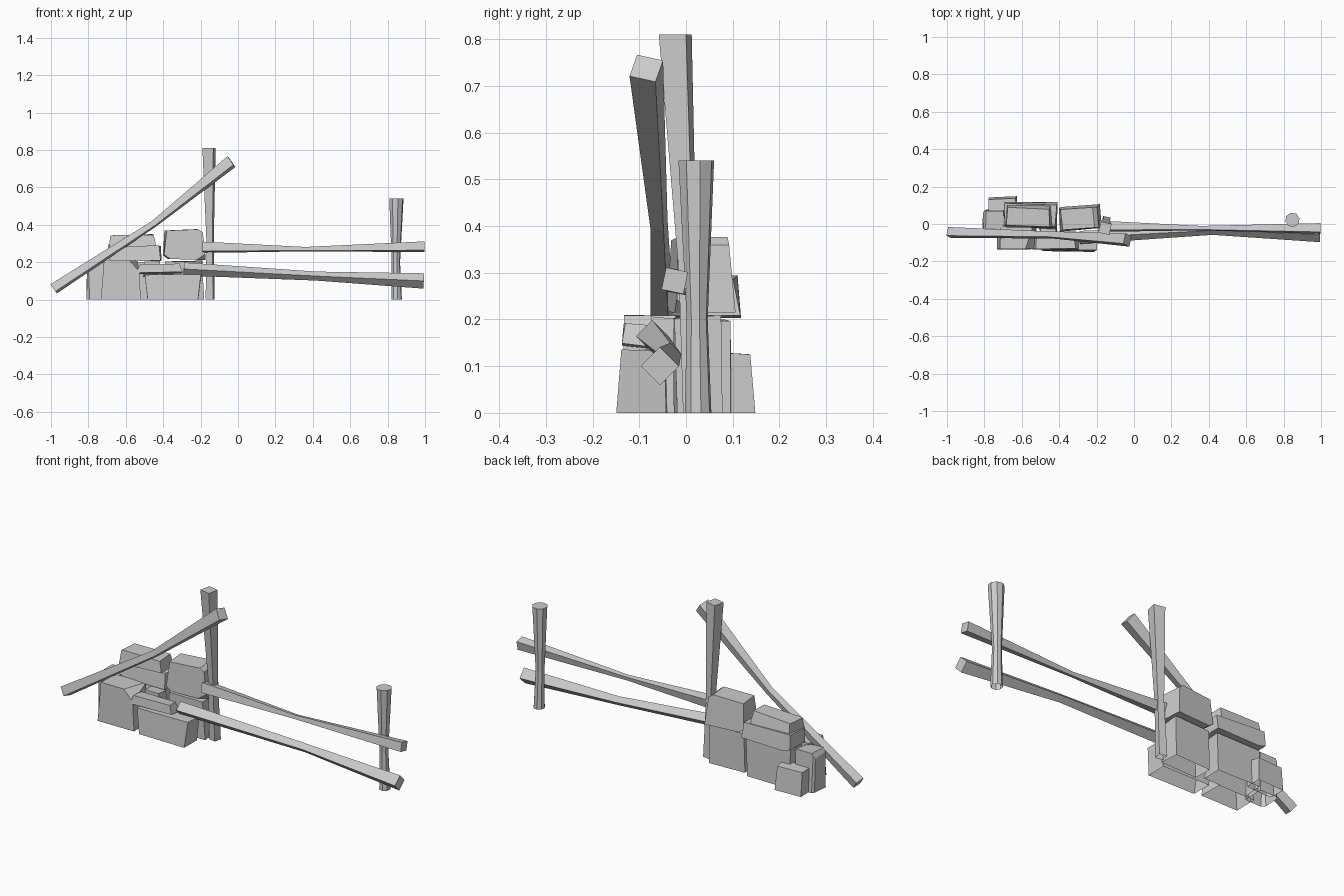
import bpy, bmesh, math, random
from mathutils import Vector, Matrix

if "Cube" in bpy.data.objects:
    bpy.data.objects.remove(bpy.data.objects["Cube"])

random.seed(4)


def finish(name, bm):
    # parts standing on the ground are open underneath
    ground = [f for f in bm.faces if all(abs(w.co.z) < 1e-4 for w in f.verts)]
    bmesh.ops.recalc_face_normals(bm, faces=bm.faces)
    bmesh.ops.delete(bm, geom=ground, context='FACES_ONLY')
    me = bpy.data.meshes.new(name)
    bm.to_mesh(me)
    bm.free()
    ob = bpy.data.objects.new(name, me)
    bpy.context.collection.objects.link(ob)
    return ob


def timber(name, stations, sides=4, roll=45.0):
    """Wooden pole: (centre, radius) stations, pinched in the middle."""
    bm = bmesh.new()
    d = (Vector(stations[-1][0]) - Vector(stations[0][0])).normalized()
    # upright posts have level ends
    if abs(d.z) > 0.9:
        u, v = Vector((1, 0, 0)), Vector((0, 1, 0))
    else:
        u = Vector((0, 0, 1)).cross(d).normalized()
        v = d.cross(u)
    rings = []
    for c, r in stations:
        ring = []
        for i in range(sides):
            a = math.radians(roll) + 2 * math.pi * i / sides
            ring.append(bm.verts.new(Vector(c) + r * (math.cos(a) * u + math.sin(a) * v)))
        rings.append(ring)
    for a, b in zip(rings, rings[1:]):
        for i in range(sides):
            j = (i + 1) % sides
            bm.faces.new((a[i], a[j], b[j], b[i]))
    bm.faces.new(rings[0])
    bm.faces.new(rings[-1])
    return finish(name, bm)


def stone(name, x, y, z, taper=(0.9, 0.9), jitter=0.008, cuts=(), yaw=0):
    """Rough block inside a box; taper scales the top, cuts slice off corners."""
    bm = bmesh.new()
    bmesh.ops.create_cube(bm, size=2)
    c = Vector((sum(x) / 2, sum(y) / 2, sum(z) / 2))
    h = Vector((x[1] - x[0], y[1] - y[0], z[1] - z[0])) / 2
    for w in bm.verts:
        t = taper if w.co.z > 0 else (1, 1)
        s = w.co.copy()
        w.co = c + Vector((s.x * h.x * t[0], s.y * h.y * t[1], s.z * h.z))
        w.co.x -= s.x * random.uniform(0, jitter)
        w.co.y -= s.y * random.uniform(0, jitter)
        if s.z > 0 or z[0] > 0:
            w.co.z -= s.z * random.uniform(0, jitter)
    for n in cuts:
        n = Vector(n)
        p = c + Vector((n.x * h.x, n.y * h.y, n.z * h.z)) * 0.8
        normal = Vector((n.x / h.x, n.y / h.y, n.z / h.z))
        geom = bm.verts[:] + bm.edges[:] + bm.faces[:]
        bmesh.ops.bisect_plane(bm, geom=geom, plane_co=p, plane_no=normal, clear_outer=True)
        edges = [e for e in bm.edges if e.is_boundary]
        if edges:
            bmesh.ops.contextual_create(bm, geom=edges)
    bmesh.ops.rotate(bm, verts=bm.verts, cent=c, matrix=Matrix.Rotation(math.radians(yaw), 3, 'Z'))
    return finish(name, bm)


# Upright posts
timber("tall_post", [((-0.149, 0.018, 0), 0.029), ((-0.149, 0.004, 0.3), 0.023),
                     ((-0.155, -0.023, 0.81), 0.042)], roll=-12 + 45)
timber("short_post", [((0.848, 0.026, 0), 0.029), ((0.844, 0.024, 0.2), 0.023),
                      ((0.847, 0.022, 0.54), 0.039)], sides=8, roll=12)

# Rails and fallen rail
timber("upper_rail", [((-0.19, -0.012, 0.28), 0.036), ((0.36, -0.022, 0.27), 0.014),
                      ((0.997, -0.024, 0.283), 0.034)], roll=33)
timber("lower_rail", [((-0.29, -0.072, 0.164), 0.035), ((0.42, -0.034, 0.126), 0.024),
                      ((0.993, -0.056, 0.1), 0.041)], roll=0)
timber("fallen_rail", [((-0.985, -0.046, 0.058), 0.034), ((-0.45, -0.058, 0.405), 0.021),
                       ((-0.035, -0.085, 0.738), 0.041)], roll=30)

# Front stones
stone("front_left_stone", (-0.735, -0.515), (-0.137, -0.005), (0, 0.21), (0.86, 0.95),
      cuts=[(1, -0.2, 0.9)])
stone("front_right_stone", (-0.485, -0.21), (-0.15, -0.035), (0, 0.14), (1.14, 0.92), 0.008)
stone("front_cap_stone", (-0.55, -0.29), (-0.142, -0.06), (0.135, 0.195), (0.85, 0.85), 0.014)
stone("wedge_stone", (-0.51, -0.40), (-0.08, 0.0), (0.12, 0.21), (0.9, 0.9), 0.012)

# Left end stones
stone("end_stone", (-0.815, -0.69), (-0.04, 0.08), (0, 0.21), (0.9, 0.85), 0.012,
      cuts=[(-1, 0, 1), (-1, 1, 0), (-1, -1, 0)])
stone("small_corner_stone", (-0.785, -0.62), (0.055, 0.147), (0, 0.13), (0.95, 0.9), 0.01,
      cuts=[(-1, -1, 0)], yaw=3)

# Back stones
stone("back_middle_stone", (-0.68, -0.42), (-0.01, 0.1), (0, 0.205), (1, 0.95), 0.01)
stone("back_right_stone", (-0.4, -0.18), (-0.03, 0.08), (0, 0.21), (0.94, 0.98), 0.008, yaw=2)

# Upper stones
stone("upper_slab", (-0.705, -0.4), (-0.025, 0.124), (0.2, 0.295), (0.93, 0.9), 0.012,
      cuts=[(-1, 0, -1)], yaw=-2)
stone("top_slab", (-0.695, -0.435), (-0.03, 0.108), (0.275, 0.352), (0.9, 0.85), 0.016,
      cuts=[(-1, 0, 1)], yaw=-2)
stone("upper_right_stone", (-0.405, -0.172), (-0.038, 0.1), (0.21, 0.378), (0.88, 0.85), 0.01,
      cuts=[(1, 0, 1), (1, -1, -1), (-1, 0, -1)], yaw=5)
